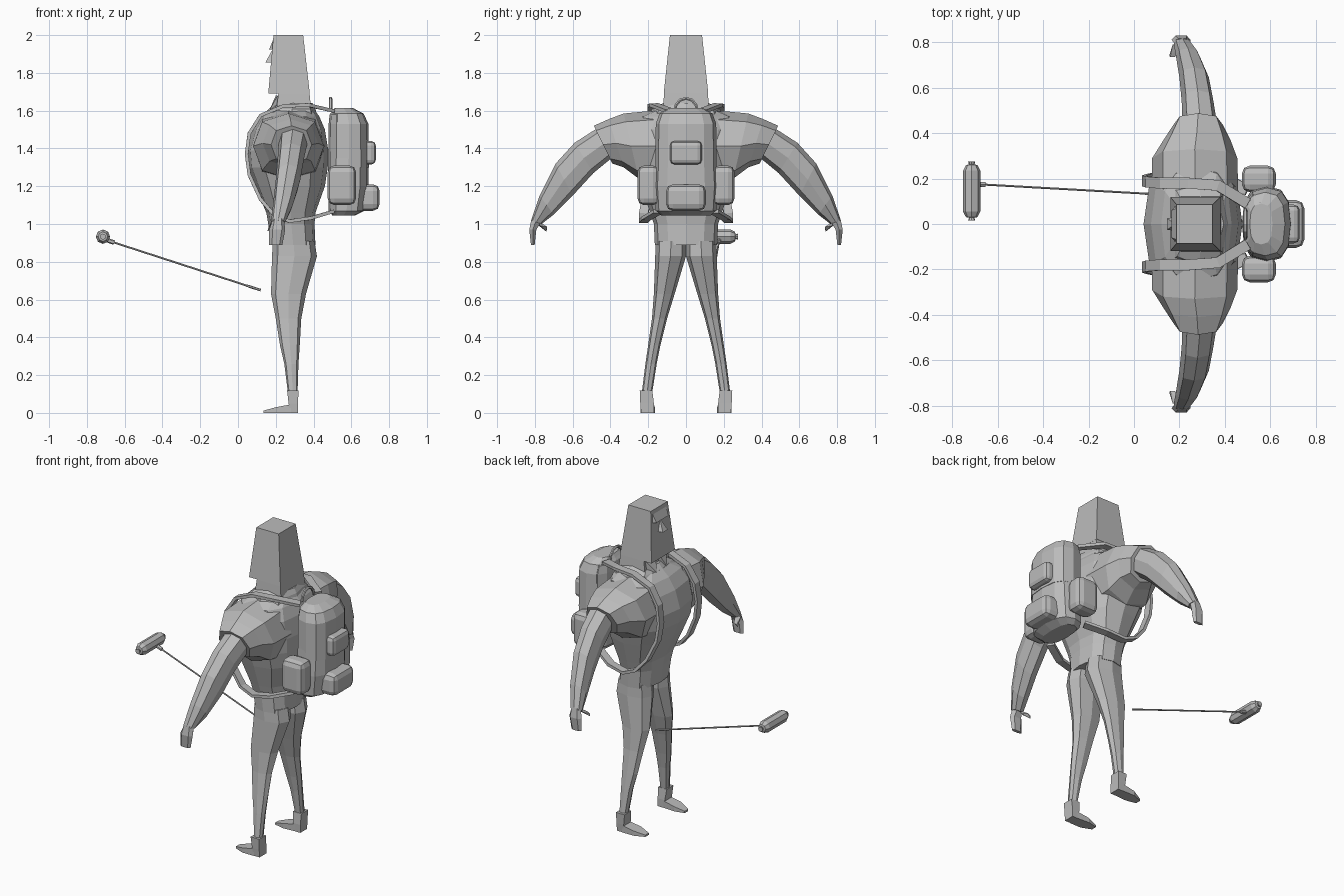
import bpy, bmesh, math
from mathutils import Vector as V

grey = bpy.data.materials.new("plain_grey")
grey.diffuse_color = (0.5, 0.5, 0.5, 1)


def finish(name, bm, mirror=False):
    bmesh.ops.recalc_face_normals(bm, faces=bm.faces)
    me = bpy.data.meshes.new(name)
    bm.to_mesh(me)
    bm.free()
    ob = bpy.data.objects.new(name, me)
    bpy.context.collection.objects.link(ob)
    me.materials.append(grey)
    if mirror:
        m = ob.modifiers.new("mirror", 'MIRROR')
        m.use_axis = (False, True, False)
        m.use_clip = False
        m.use_mirror_merge = False
    return ob


def loft(name, rings, n=8, p=1.0, mirror=False, phase=0.0):
    """Skin through rings given as (centre, u half axis, v half axis)."""
    bm = bmesh.new()
    k = 1 / math.cos(phase)
    rows = []
    for c, u, v in rings:
        row = []
        for i in range(n):
            a = 2 * math.pi * i / n + phase
            cs, sn = math.cos(a), math.sin(a)
            cs = math.copysign(abs(cs) ** p, cs) if abs(cs) > 1e-6 else 0
            sn = math.copysign(abs(sn) ** p, sn) if abs(sn) > 1e-6 else 0
            row.append(bm.verts.new(V(c) + V(u) * cs * k + V(v) * sn * k))
        rows.append(row)
    for a, b in zip(rows, rows[1:]):
        for i in range(n):
            j = (i + 1) % n
            bm.faces.new((a[i], a[j], b[j], b[i]))
    bm.faces.new(rows[0][::-1])
    bm.faces.new(rows[-1])
    return finish(name, bm, mirror)


def level(z, x0, x1, y0, y1):
    return (((x0 + x1) / 2, (y0 + y1) / 2, z), ((x1 - x0) / 2, 0, 0), (0, (y1 - y0) / 2, 0))


def limb(top, bottom, x0, x1):
    t, b = V((0, *top)), V((0, *bottom))
    return ((t + b) / 2 + V(((x0 + x1) / 2, 0, 0)), ((x1 - x0) / 2, 0, 0), (t - b) / 2)


def box(name, lo, hi, bevel=0.0, mirror=False):
    bm = bmesh.new()
    bmesh.ops.create_cube(bm, size=1)
    for v in bm.verts:
        v.co = V([(a + b) / 2 + c * (b - a) for a, b, c in zip(lo, hi, v.co)])
    if bevel:
        bmesh.ops.bevel(bm, geom=bm.edges[:], offset=bevel, segments=2, profile=0.5, affect='EDGES')
    return finish(name, bm, mirror)


def wedge(name, pts, mirror=False):
    bm = bmesh.new()
    for q in pts:
        bm.verts.new(q)
    bmesh.ops.convex_hull(bm, input=bm.verts[:])
    return finish(name, bm, mirror)


# barrel torso down to the hem
loft("torso", [level(z, x0, x1, -w, w) for z, x0, x1, w in (
    (0.89, 0.175, 0.41, 0.165), (1.0, 0.16, 0.405, 0.17), (1.06, 0.15, 0.41, 0.19),
    (1.2, 0.09, 0.46, 0.235), (1.3, 0.05, 0.475, 0.265), (1.39, 0.042, 0.478, 0.28),
    (1.5, 0.075, 0.46, 0.29), (1.57, 0.12, 0.43, 0.25), (1.61, 0.165, 0.40, 0.15))], 12, 0.8)

# sleeves and arms
loft("sleeve", [limb((0.12, 1.605), (0.12, 1.22), 0.08, 0.46),
                limb((0.33, 1.585), (0.25, 1.24), 0.08, 0.455),
                limb((0.41, 1.555), (0.33, 1.30), 0.13, 0.425),
                limb((0.488, 1.52), (0.39, 1.32), 0.175, 0.39)], 8, 0.85, True)
loft("arm", [limb((0.45, 1.52), (0.38, 1.36), 0.215, 0.37),
             limb((0.59, 1.43), (0.49, 1.27), 0.21, 0.35),
             limb((0.69, 1.32), (0.60, 1.15), 0.20, 0.33),
             limb((0.775, 1.15), (0.70, 1.05), 0.185, 0.29),
             limb((0.82, 1.02), (0.765, 1.0), 0.175, 0.25)], 8, 0.85, True)
loft("hand", [limb((0.82, 1.03), (0.77, 1.0), 0.18, 0.245),
              limb((0.832, 0.97), (0.79, 0.97), 0.165, 0.25),
              limb((0.822, 0.89), (0.80, 0.89), 0.165, 0.235)], 6, 0.8, True)
wedge("thumb", [(0.2, 0.79, 1.02), (0.17, 0.79, 1.0), (0.2, 0.77, 0.99), (0.16, 0.735, 0.975),
                (0.18, 0.735, 0.985), (0.155, 0.74, 0.96)], True)

# legs, boots and thin pointed feet
loft("leg", [level(*r) for r in (
    (0.91, 0.185, 0.405, 0, 0.16), (0.83, 0.18, 0.418, 0.0, 0.163), (0.63, 0.175, 0.36, 0.06, 0.17),
    (0.5, 0.2, 0.335, 0.1, 0.18), (0.36, 0.222, 0.327, 0.135, 0.2),
    (0.26, 0.245, 0.32, 0.155, 0.215), (0.10, 0.265, 0.315, 0.18, 0.235))], 8, 0.85, True)
loft("boot", [level(*r) for r in ((0, 0.275, 0.318, 0.17, 0.238), (0.05, 0.268, 0.318, 0.17, 0.242),
                                  (0.118, 0.26, 0.32, 0.178, 0.245))], 4, 1, True, math.pi / 4)
wedge("foot", [(x, y, z) for x, y0, y1, h in ((0.135, 0.18, 0.215, 0.012), (0.20, 0.165, 0.24, 0.03),
                                              (0.28, 0.17, 0.24, 0.045))
               for y in (y0, y1) for z in (0, h)], True)

# blocky head, neck, collar and face
q = math.pi / 4
loft("head", [level(1.69, 0.16, 0.38, -0.118, 0.118), level(2.0, 0.188, 0.345, -0.085, 0.085)], 4, 1, False, q)
loft("neck", [level(1.58, 0.20, 0.39, -0.125, 0.125), level(1.70, 0.215, 0.378, -0.115, 0.115)], 4, 1, False, q)
loft("collar", [level(1.57, 0.14, 0.42, -0.20, 0.20), level(1.61, 0.165, 0.41, -0.18, 0.18),
                level(1.64, 0.19, 0.395, -0.12, 0.12)], 8, 0.7)
wedge("collar_point", [(0.2, 0.02, 1.68), (0.21, 0.10, 1.68), (0.165, 0.05, 1.6), (0.22, 0.12, 1.61),
                       (0.23, 0.02, 1.61)], True)
wedge("nose", [(0.145, -0.025, 1.855), (0.145, 0.025, 1.855), (0.178, -0.03, 1.855),
               (0.178, 0.03, 1.855), (0.183, 0, 1.925)])
wedge("brow", [(0.165, -0.06, 1.925), (0.165, 0.06, 1.925), (0.183, -0.08, 1.925),
               (0.183, 0.08, 1.925), (0.19, 0.07, 1.985), (0.19, -0.07, 1.985)])

# backpack body, lid and pouches
loft("backpack", [level(z, x0, x1, -w, w) for z, x0, x1, w in (
    (1.045, 0.50, 0.62, 0.13), (1.07, 0.48, 0.67, 0.16), (1.2, 0.475, 0.69, 0.168),
    (1.35, 0.477, 0.69, 0.16), (1.53, 0.48, 0.685, 0.157), (1.58, 0.485, 0.665, 0.14),
    (1.61, 0.51, 0.61, 0.095))], 12, 0.75)
loft("lid", [level(z, x0, x1, -w, w) for z, x0, x1, w in (
    (1.30, 0.485, 0.693, 0.162), (1.53, 0.485, 0.69, 0.16), (1.585, 0.49, 0.665, 0.14),
    (1.613, 0.51, 0.61, 0.09))], 12, 0.75)
box("side_pouch", (0.475, 0.14, 1.10), (0.625, 0.257, 1.31), 0.035, True)
box("middle_pouch", (0.65, -0.085, 1.315), (0.73, 0.085, 1.44), 0.025)
box("lower_pouch", (0.62, -0.105, 1.07), (0.75, 0.105, 1.21), 0.035)

# carry loop on top
arc = [math.pi * i / 6 for i in range(7)]
loft("carry_loop", [((0.49, 0.06 * math.cos(a), 1.60 + 0.065 * math.sin(a)), (0.009, 0, 0),
                     (0, 0.009 * math.cos(a), 0.009 * math.sin(a))) for a in arc], 6)

# shoulder straps: over the shoulder, round the chest, back under the arm
path = [V(t) for t in ((0.50, 0.09, 1.60), (0.37, 0.17, 1.63), (0.24, 0.18, 1.625), (0.12, 0.18, 1.575),
                       (0.06, 0.185, 1.48), (0.045, 0.19, 1.37), (0.06, 0.195, 1.26), (0.12, 0.21, 1.13),
                       (0.19, 0.225, 1.05), (0.27, 0.225, 1.015), (0.38, 0.21, 1.03), (0.50, 0.15, 1.065))]
rings = []
for i, c in enumerate(path):
    d = (path[min(i + 1, len(path) - 1)] - path[max(i - 1, 0)]).normalized()
    nrm = d.cross(V((0, 1, 0))).normalized()
    rings.append((c, nrm.cross(d).normalized() * 0.024, nrm * 0.009))
loft("shoulder_strap", rings, 4, 1, True, q)

# thin stick with a rounded roll on its far end
a, b = V((-0.665, 0.174, 0.905)), V((0.12, 0.13, 0.65))
d = (b - a).normalized()
u = d.cross(V((0, 1, 0))).normalized()
w = d.cross(u)
loft("stick", [(a.lerp(b, t), u * r, w * r) for t, r in ((-0.03, 0.012), (0.012, 0.012), (0.013, 0.005),
                                                         (0.9, 0.005), (0.92, 0.007), (1, 0.007))], 6)
loft("roll", [((-0.715, y, 0.933), (r, 0, 0), (0, 0, r)) for y, r in (
    (0.015, 0.016), (0.028, 0.012), (0.03, 0.025), (0.055, 0.038), (0.235, 0.038),
    (0.26, 0.025), (0.262, 0.012), (0.275, 0.016))], 8)
